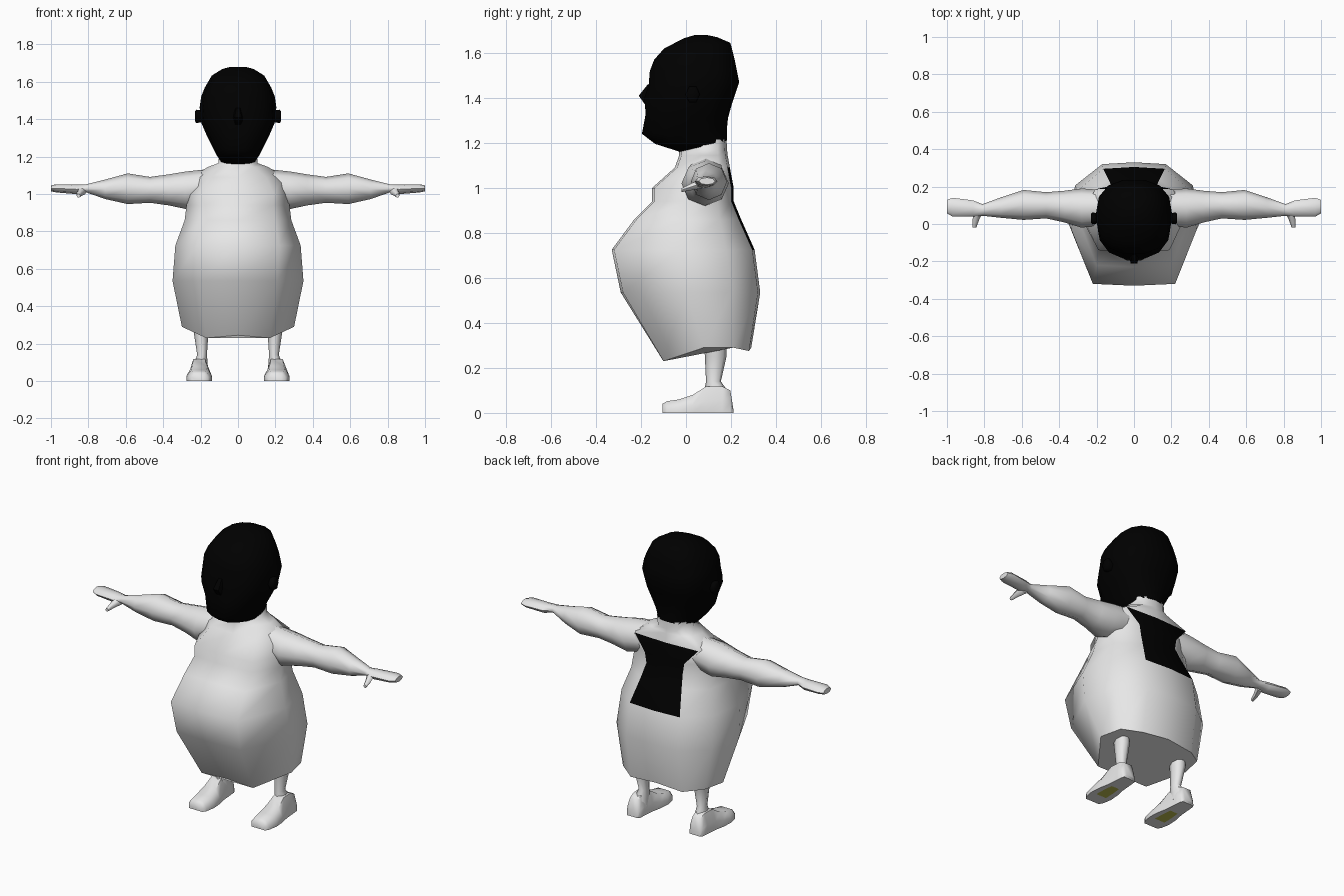
import bpy, bmesh, math
from mathutils import Vector


def material(name, rgb):
    m = bpy.data.materials.new(name)
    m.diffuse_color = (*rgb, 1)
    return m


PALE = material("pale_grey", (0.8, 0.8, 0.8))
BLACK = material("black", (0.0, 0.0, 0.0))
OLIVE = material("olive", (0.5, 0.5, 0.08))


def loft(name, rings, mats, rule=None, angle=60):
    """Skin a list of equal-length point rings, cap both ends."""
    bm = bmesh.new()
    vs = [[bm.verts.new(p) for p in r] for r in rings]
    n = len(vs[0])
    for a, b in zip(vs, vs[1:]):
        for i in range(n):
            j = (i + 1) % n
            bm.faces.new((a[i], a[j], b[j], b[i]))
    bm.faces.new(vs[0])
    bm.faces.new(vs[-1])
    bmesh.ops.recalc_face_normals(bm, faces=bm.faces)
    if rule:
        for f in bm.faces:
            f.material_index = int(rule(f.calc_center_median(), f.normal))
    me = bpy.data.meshes.new(name)
    bm.to_mesh(me)
    bm.free()
    ob = bpy.data.objects.new(name, me)
    bpy.context.collection.objects.link(ob)
    for m in mats:
        me.materials.append(m)
    bpy.ops.object.select_all(action='DESELECT')
    ob.select_set(True)
    bpy.context.view_layer.objects.active = ob
    bpy.ops.object.shade_smooth_by_angle(angle=math.radians(angle))
    return ob


def circle(n):
    return [(math.cos(2 * math.pi * i / n), math.sin(2 * math.pi * i / n)) for i in range(n)]


def lerp(a, b, t):
    return a + (b - a) * t


# Robe and torso: height, half width, front y, front width, back y, back width
def body_ring(z, hw, yf, fw, yb, bw, dz=(0, 0, 0, 0, 0, 0)):
    pts = [(0, yf), (fw, yf + 0.01), (hw, lerp(yf, yb, 0.47)),
           (hw * 0.9, lerp(yf, yb, 0.8)), (bw, yb - 0.01), (0, yb)]
    right = [(x, y, z + d) for (x, y), d in zip(pts, dz)]
    return right + [(-x, y, h) for x, y, h in right[4:0:-1]]


body = [
    body_ring(0.29, 0.30, -0.11, 0.17, 0.29, 0.17, (-0.045, -0.06, 0, 0, -0.015, 0)),
    body_ring(0.535, 0.35, -0.29, 0.21, 0.33, 0.17),
    body_ring(0.725, 0.335, -0.33, 0.22, 0.305, 0.165),
    body_ring(0.86, 0.285, -0.23, 0.20, 0.245, 0.135),
    body_ring(0.94, 0.275, -0.15, 0.19, 0.212, 0.12),
    body_ring(1.00, 0.265, -0.15, 0.19, 0.212, 0.13),
    body_ring(1.09, 0.25, -0.05, 0.15, 0.195, 0.21),
    body_ring(1.145, 0.16, -0.03, 0.08, 0.185, 0.09),
    body_ring(1.165, 0.105, -0.03, 0.05, 0.183, 0.06),
    body_ring(1.215, 0.10, 0.0, 0.05, 0.18, 0.06),
]
# Dark panel on the back of the torso
loft("body", body, [PALE, BLACK],
     lambda c, n: 0.73 < c.z < 1.09 and abs(c.x) < 0.13 and c.y > 0.15)


# Head: front z, front y, back z, back y, half width
def head_ring(zf, yf, zb, yb, hw):
    out, ym = [], lerp(yf, yb, 0.53)
    for c, s in circle(14):
        x = math.copysign(abs(c) ** 0.85, c) * hw
        t = math.copysign(abs(s) ** 0.8, s)
        y = ym + t * ((yb - ym) if t > 0 else (ym - yf))
        out.append((x, y, lerp(zf, zb, (y - yf) / (yb - yf))))
    return out


head = [
    (1.16, -0.03, 1.21, 0.183, 0.10), (1.195, -0.14, 1.22, 0.185, 0.115),
    (1.24, -0.20, 1.255, 0.185, 0.135), (1.33, -0.183, 1.31, 0.19, 0.17),
    (1.40, -0.19, 1.38, 0.21, 0.20), (1.46, -0.17, 1.47, 0.24, 0.205),
    (1.52, -0.165, 1.52, 0.23, 0.197), (1.57, -0.145, 1.57, 0.22, 0.177),
    (1.62, -0.10, 1.645, 0.20, 0.14), (1.665, -0.01, 1.67, 0.14, 0.085),
    (1.68, 0.04, 1.68, 0.09, 0.04),
]
loft("head", [head_ring(*r) for r in head], [BLACK])

# Nose
loft("nose", [[(-w, -0.15, z), (w, -0.15, z), (w * 0.5, y, z), (-w * 0.5, y, z)]
              for z, w, y in ((1.36, 0.03, -0.175), (1.41, 0.035, -0.21), (1.46, 0.02, -0.17))],
     [BLACK])

for side, s in (("left", 1), ("right", -1)):
    # Ear
    loft(side + "_ear", [[(s * x, 0.03 + a * r, 1.415 + b * r * 1.3) for a, b in circle(6)]
                         for x, r in ((0.18, 0.025), (0.222, 0.032), (0.23, 0.024))], [BLACK])

    # Arm and flat hand: x, centre y, centre z, half depth, half height
    arm = [(0.14, 0.09, 1.045, 0.09, 0.09), (0.28, 0.085, 1.02, 0.105, 0.10),
           (0.37, 0.093, 1.022, 0.085, 0.083), (0.47, 0.10, 1.022, 0.07, 0.069),
           (0.59, 0.102, 1.028, 0.08, 0.082), (0.71, 0.088, 1.025, 0.055, 0.052),
           (0.81, 0.075, 1.03, 0.031, 0.022), (0.86, 0.083, 1.025, 0.043, 0.026),
           (0.97, 0.09, 1.03, 0.05, 0.022), (1.0, 0.093, 1.03, 0.036, 0.016)]
    loft(side + "_arm", [[(s * x, y + a * ry, z + b * rz) for a, b in circle(8)]
                         for x, y, z, ry, rz in arm], [PALE])

    # Thumb
    thumb = [(0.83, 0.07, 1.02, 0.025), (0.845, 0.025, 1.005, 0.018), (0.853, -0.02, 0.99, 0.01)]
    loft(side + "_thumb", [[(s * (x + a * r), y, z + b * r) for a, b in circle(6)]
                           for x, y, z, r in thumb], [PALE])

    # Leg: z, x, y, half width, half depth
    leg = [(0.31, 0.198, 0.13, 0.042, 0.05), (0.25, 0.197, 0.132, 0.038, 0.048),
           (0.14, 0.192, 0.122, 0.026, 0.033), (0.09, 0.2, 0.135, 0.038, 0.055),
           (0.04, 0.2, 0.14, 0.042, 0.06)]
    loft(side + "_leg", [[(s * (x + a * rx), y + b * ry, z) for a, b in circle(8)]
                         for z, x, y, rx, ry in leg], [PALE])

    # Shoe with a coloured patch under the sole: y, half width, height
    cx = s * 0.207
    shoe = [(-0.105, 0.045, 0.04), (-0.085, 0.058, 0.052), (-0.03, 0.068, 0.06),
            (0.03, 0.064, 0.08), (0.09, 0.052, 0.118), (0.16, 0.046, 0.118),
            (0.197, 0.043, 0.10), (0.21, 0.036, 0.02)]
    section = [(-1, 0), (-0.5, 0), (0.5, 0), (1, 0), (1, 0.45), (0.6, 1), (-0.6, 1), (-1, 0.45)]
    loft(side + "_shoe", [[(cx + a * w, y, b * h) for a, b in section] for y, w, h in shoe],
         [PALE, OLIVE],
         lambda c, n: c.z < 0.001 and abs(c.x - cx) < 0.01 and -0.03 < c.y < 0.1)
